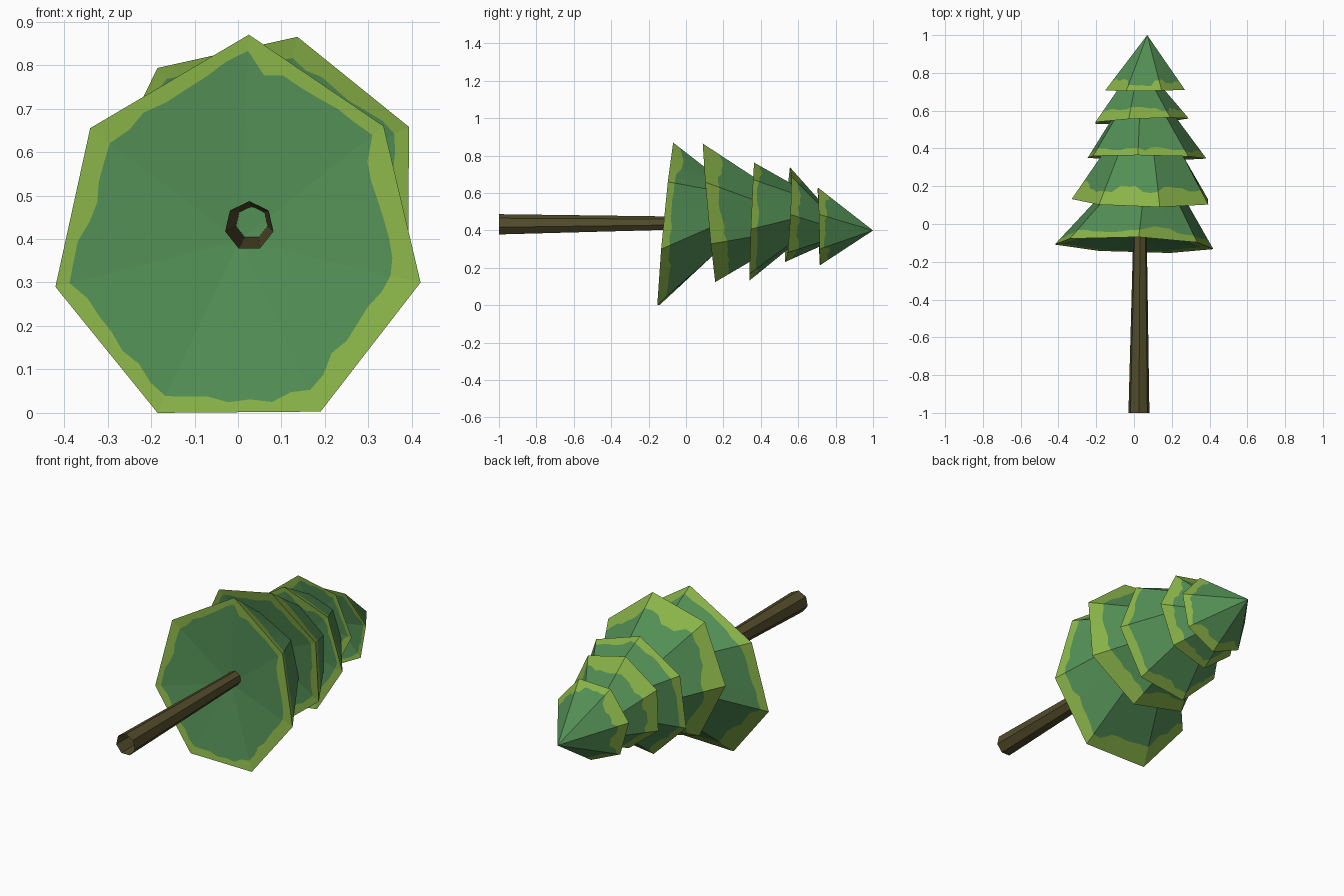
import bpy, bmesh, math, random
from mathutils import Vector

if "Cube" in bpy.data.objects:
    bpy.data.objects.remove(bpy.data.objects["Cube"])

random.seed(4)


def material(name, rgb):
    m = bpy.data.materials.new(name)
    m.diffuse_color = (*rgb, 1)
    m.use_nodes = True
    m.node_tree.nodes["Principled BSDF"].inputs["Base Color"].default_value = m.diffuse_color
    return m


green = material("needle green", (0.085, 0.27, 0.09))
lime = material("lime tips", (0.25, 0.45, 0.065))
bark = material("dark bark", (0.085, 0.072, 0.024))
SIDES, COLS = 7, 7


def finish(name, bm, mats):
    me = bpy.data.meshes.new(name)
    bm.normal_update()
    bm.to_mesh(me)
    bm.free()
    for m in mats:
        me.materials.append(m)
    ob = bpy.data.objects.new(name, me)
    bpy.context.collection.objects.link(ob)
    return ob


def heptagon(cx, cz, r, phase):
    """Ring of (x, z) points, counted anticlockwise from the front."""
    a = [math.radians(phase + 360 * i / SIDES) for i in range(SIDES)]
    return [(cx + r * math.cos(t), cz + r * math.sin(t)) for t in a]


def subdivided(ring):
    """Split each straight side into columns."""
    out = []
    for i, p in enumerate(ring):
        q = ring[(i + 1) % len(ring)]
        out += [p.lerp(q, k / COLS) for k in range(COLS)]
    return out


def ragged(n, low, high):
    """Wandering closed list of band widths."""
    vals = [random.uniform(low, high) for _ in range(n // 3 + 1)]
    return [vals[(i // 3) % len(vals)] * 0.75 + random.uniform(low, high) * 0.25 for i in range(n)]


def strip(bm, a, b, mat):
    n = len(a)
    for i in range(n):
        j = (i + 1) % n
        f = bm.faces.new((a[i], a[j], b[j], b[i]))
        f.material_index = mat


def tier(name, ring, plane, top, band):
    """Skirt of branches: ring = base (x, z), plane = y at base as (c, x slope, z slope),
    top = (x, z, radius, y), band = lime width range as share of the slope."""
    c, sx, sz = plane
    base = [Vector((x, c + sx * x + sz * z, z)) for x, z in ring]
    mid = sum(base, Vector()) / SIDES
    tx, tz, tr, ty = top
    upper = []
    for p in base:
        d = Vector((p.x - mid.x, 0, p.z - mid.z)).normalized()
        upper.append(Vector((tx, ty, tz)) + d * tr)
    lo, up = subdivided(base), subdivided(upper)
    n = len(lo)
    hub = mid + Vector((0, 0.045, 0))
    bm = bmesh.new()
    new = bm.verts.new
    v_lo = [new(p) for p in lo]
    # outer slope with ragged lime hem
    v_band = [new(p.lerp(q, w)) for p, q, w in zip(lo, up, ragged(n, *band))]
    strip(bm, v_lo, v_band, 1)
    if tr > 0.001:
        v_up = [new(p) for p in up]
        strip(bm, v_band, v_up, 0)
        bm.faces.new(v_up)
    else:
        tip = new((tx, ty, tz))
        for i in range(n):
            bm.faces.new((v_band[i], v_band[(i + 1) % n], tip))
    # slightly hollow underside with the same hem
    v_in = [new(p.lerp(hub, w)) for p, w in zip(lo, ragged(n, 0.05, 0.17))]
    strip(bm, v_in, v_lo, 1)
    v_hub = new(hub)
    for i in range(n):
        bm.faces.new((v_in[(i + 1) % n], v_in[i], v_hub))
    bmesh.ops.recalc_face_normals(bm, faces=bm.faces)
    finish(name, bm, (green, lime))


# branch tiers, widest first
first = [(0.025, 0.87), (-0.34, 0.655), (-0.42, 0.29), (-0.185, 0.0),
         (0.19, 0.003), (0.42, 0.30), (0.335, 0.66)]
tier("branch_tier_1", first, (-0.148, -0.03, 0.092), (0.04, 0.475, 0.225, 0.15), (0.1, 0.3))
tier("branch_tier_2", heptagon(0.05, 0.495, 0.38, 76.8),
     (0.17, -0.02, -0.09), (0.055, 0.465, 0.215, 0.38), (0.2, 0.4))
tier("branch_tier_3", heptagon(0.06, 0.44, 0.325, 97),
     (0.334, -0.01, 0.04), (0.05, 0.48, 0.165, 0.575), (0.1, 0.22))
tier("branch_tier_4", heptagon(0.03, 0.485, 0.26, 0),
     (0.52, 0.05, 0.05), (0.03, 0.43, 0.11, 0.735), (0.14, 0.36))
tier("branch_tier_5", heptagon(0.06, 0.43, 0.217, 15),
     (0.72, 0.01, -0.025), (0.07, 0.40, 0.0, 1.0), (0.06, 0.22))

# hollow tapering trunk, open at the foot
bm = bmesh.new()
rings = []
for y, cx, cz, r in ((-1, 0.026, 0.43, 0.057), (-0.02, 0.032, 0.438, 0.036)):
    rings.append([bm.verts.new((x, y, z)) for x, z in heptagon(cx, cz, r, 90)])
strip(bm, rings[0], rings[1], 0)
bmesh.ops.recalc_face_normals(bm, faces=bm.faces)
c = Vector((0.03, 0, 0.434))
bm.normal_update()
f = next(iter(bm.faces))
d = f.calc_center_median() - c
d.y = 0
if f.normal.dot(d) < 0:
    bmesh.ops.reverse_faces(bm, faces=bm.faces)
finish("trunk", bm, (bark,))
